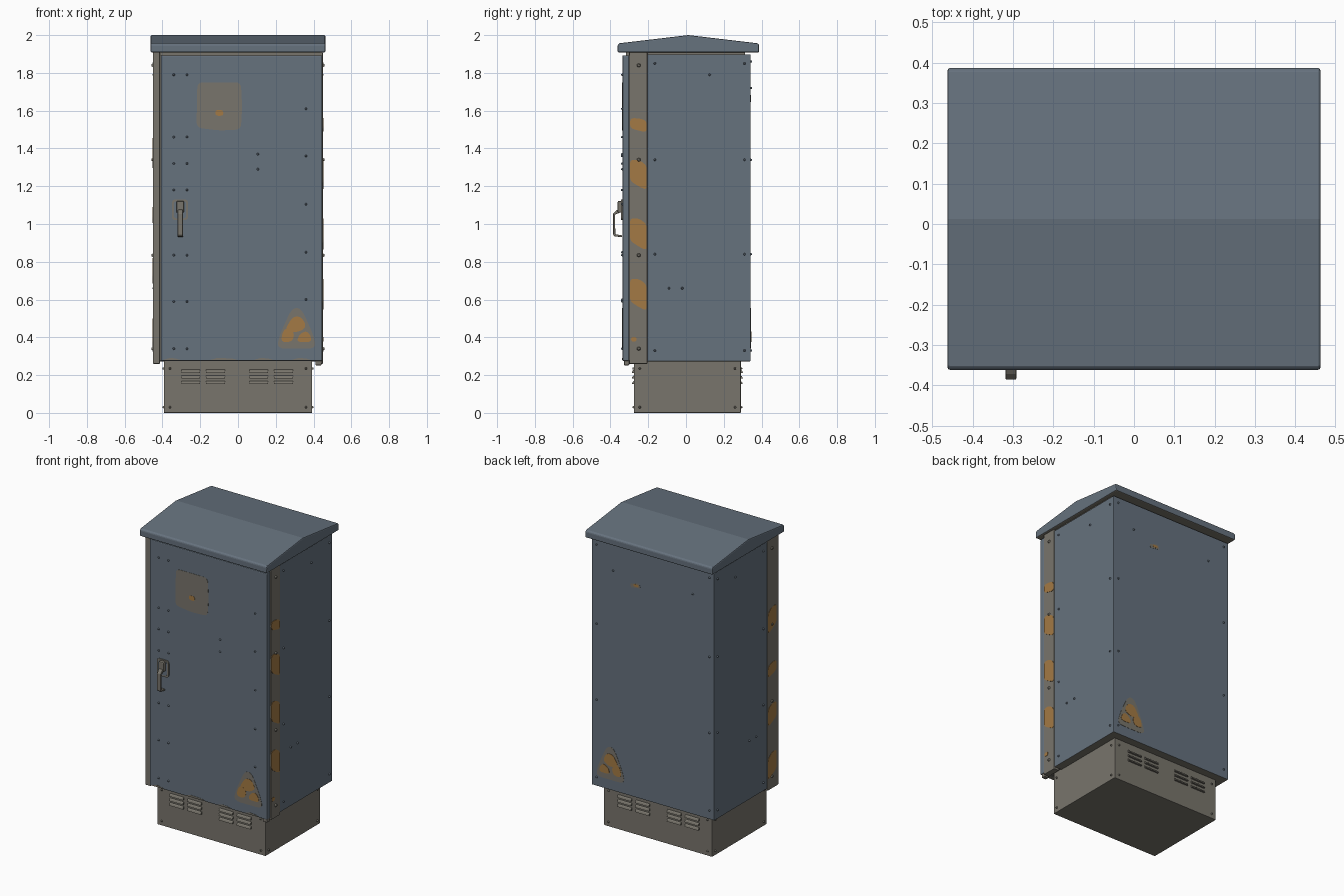
import bpy, bmesh, math
from mathutils import Vector, Matrix

if "Cube" in bpy.data.objects:
    bpy.data.objects.remove(bpy.data.objects["Cube"])


def material(name, rgb):
    m = bpy.data.materials.new(name)
    m.diffuse_color = (*rgb, 1)
    m.use_nodes = True
    m.node_tree.nodes["Principled BSDF"].inputs["Base Color"].default_value = m.diffuse_color
    return m


BLUE = material("blue_grey_paint", (0.133, 0.168, 0.208))
GREY = material("bare_grey_metal", (0.190, 0.178, 0.150))
RUST = material("orange_rust", (0.37, 0.195, 0.058))


def finish(bm, name, mat, bevel=0.0, under=None):
    bmesh.ops.recalc_face_normals(bm, faces=bm.faces[:])
    me = bpy.data.meshes.new(name)
    me.materials.append(mat)
    if under:  # second colour on downward faces
        me.materials.append(under)
        for f in bm.faces:
            f.normal_update()
            f.material_index = 1 if f.normal.z < -0.9 else 0
    bm.to_mesh(me)
    bm.free()
    ob = bpy.data.objects.new(name, me)
    bpy.context.collection.objects.link(ob)
    if bevel:
        mod = ob.modifiers.new("bevel", 'BEVEL')
        mod.width, mod.segments = bevel, 2
        mod.limit_method, mod.angle_limit = 'ANGLE', math.radians(30)
    return ob


def place(axis, u, v, w):
    return Vector((w, u, v)) if axis == 'x' else Vector((u, w, v))


def add_prism(bm, pts, axis, a, b):
    lo = [bm.verts.new(place(axis, u, v, a)) for u, v in pts]
    hi = [bm.verts.new(place(axis, u, v, b)) for u, v in pts]
    bm.faces.new(lo)
    bm.faces.new(hi)
    for i in range(len(pts)):
        j = (i + 1) % len(pts)
        bm.faces.new((lo[i], lo[j], hi[j], hi[i]))


def prism(name, pts, axis, a, b, mat, bevel=0.0, under=None):
    bm = bmesh.new()
    add_prism(bm, pts, axis, a, b)
    return finish(bm, name, mat, bevel, under)


def rect(u0, u1, v0, v1):
    return [(u0, v0), (u1, v0), (u1, v1), (u0, v1)]


def box(name, x, y, z, mat, bevel=0.0, under=None):
    return prism(name, rect(*x, *z), 'y', *y, mat, bevel, under)


def rounded(pts, r):
    """Round the corners of a 2D outline with quadratic arcs."""
    out = []
    for i, p in enumerate(pts):
        p = Vector(p)
        ends = []
        for q in (pts[i - 1], pts[(i + 1) % len(pts)]):
            d = Vector(q) - p
            ends.append(p + d.normalized() * min(r, d.length * 0.45))
        for k in range(5):
            t = k / 4
            out.append(tuple(ends[0] * (1 - t) ** 2 + p * 2 * t * (1 - t) + ends[1] * t * t))
    return out


def bolts(name, spots, axis, w, sign, mat, r=0.007):
    """Low domed bolt heads at (u, v) on a wall."""
    bm = bmesh.new()
    rot = Matrix.Rotation(math.pi / 2 * sign, 4, 'Y' if axis == 'x' else 'X')
    if axis == 'y':
        rot = Matrix.Rotation(-math.pi / 2 * sign, 4, 'X')
    for u, v in spots:
        bmesh.ops.create_cone(bm, cap_ends=True, segments=10, radius1=r, radius2=r * 0.55,
                              depth=0.010, matrix=Matrix.Translation(place(axis, u, v, w + sign * 0.003)) @ rot)
    return finish(bm, name, mat)


# Plinth with louvres
box("plinth", (-0.393, 0.393), (-0.276, 0.29), (0, 0.285), GREY, 0.003)
for side, wall, s in (("front", -0.276, -1), ("back", 0.29, 1)):
    bm = bmesh.new()
    for x in (-0.25, -0.12, 0.11, 0.24):
        for z in (0.22, 0.19, 0.16):
            add_prism(bm, [(wall - s * 0.002, z + 0.010), (wall + s * 0.007, z + 0.003),
                           (wall + s * 0.011, z - 0.008), (wall - s * 0.002, z - 0.008)],
                      'x', x - 0.05, x + 0.05)
    finish(bm, side + "_louvres", GREY)
    bolts(side + "_plinth_bolts", [(x, z) for x in (-0.36, 0.36) for z in (0.03, 0.235)],
          'y', wall, s, GREY)
for side, s in (("left", -1), ("right", 1)):
    bolts(side + "_plinth_bolts", [(y, z) for y in (-0.245, 0.26) for z in (0.03, 0.235)],
          'x', s * 0.393, s, GREY)

# Cabinet core, shell, frame posts and door
box("inner_frame", (-0.435, 0.435), (-0.302, 0.312), (0.278, 1.915), GREY)
box("cabinet_shell", (-0.445, 0.445), (-0.207, 0.342), (0.273, 1.897), BLUE, 0.003, GREY)
box("left_post", (-0.45, -0.414), (-0.318, -0.205), (0.26, 1.908), GREY, 0.003)
box("right_post", (0.41, 0.449), (-0.30, -0.205), (0.26, 1.908), GREY, 0.003)
box("door", (-0.408, 0.446), (-0.336, -0.301), (0.275, 1.893), BLUE, 0.005, GREY)
box("hinge_foot", (0.41, 0.442), (-0.328, -0.30), (0.252, 0.28), GREY, 0.004)

# Gabled roof
prism("roof", [(-0.362, 1.908), (-0.362, 1.95), (-0.352, 1.957), (0.0125, 2.0),
               (0.377, 1.957), (0.387, 1.95), (0.387, 1.908)],
      'x', -0.463, 0.463, BLUE, 0.007, GREY)

# Door, side and back fasteners
spots = [(x, z) for x in (-0.34, -0.27) for z in (1.79, 1.46, 1.32, 1.18, 0.835, 0.59, 0.34)]
spots += [(0.36, z) for z in (1.61, 1.36, 1.105, 0.85, 0.60)] + [(0.105, 1.37), (0.105, 1.29)]
bolts("door_bolts", spots, 'y', -0.336, -1, BLUE)
for side, s in (("left", -1), ("right", 1)):
    bolts(side + "_post_bolts", [(-0.25, z) for z in (1.84, 1.34, 0.835, 0.34)],
          'x', s * 0.449, s, GREY, 0.011)
    bolts(side + "_wall_bolts",
          [(y, z) for y in (-0.165, 0.31) for z in (1.85, 1.34, 0.84, 0.33)]
          + [(0.125, 1.79), (-0.09, 0.66), (-0.02, 0.66)], 'x', s * 0.445, s, BLUE)
bolts("back_wall_bolts", [(x, z) for x in (-0.41, 0.41) for z in (1.86, 1.34, 0.84, 0.33)]
      + [(-0.29, 1.72), (0.29, 1.72)], 'y', 0.342, 1, BLUE)

# Door handle
prism("handle_plate", rounded(rect(-0.35, -0.264, 1.02, 1.13), 0.02), 'y', -0.343, -0.334, GREY)
prism("handle_recess", rounded(rect(-0.339, -0.275, 1.03, 1.12), 0.015), 'y', -0.345, -0.34, BLUE)
box("handle_hub", (-0.326, -0.286), (-0.362, -0.336), (1.06, 1.122), GREY, 0.006)
prism("handle_grip", [(-0.345, 1.085), (-0.372, 1.07), (-0.386, 1.055), (-0.386, 0.945),
                      (-0.380, 0.935), (-0.338, 0.930), (-0.338, 0.940), (-0.374, 0.946),
                      (-0.376, 1.05), (-0.345, 1.062)],
      'x', -0.319, -0.292, GREY, 0.003)

# Worn square patch on the door
prism("worn_square", rounded([(-0.22, 1.51), (-0.10, 1.495), (0.015, 1.50), (0.022, 1.62),
                              (0.015, 1.75), (-0.215, 1.75)], 0.03), 'y', -0.3375, -0.33, GREY)
prism("square_rust_spot", rounded(rect(-0.12, -0.078, 1.573, 1.603), 0.015),
      'y', -0.339, -0.33, RUST)

# Worn triangles, front and back
tri = rounded([(0.205, 0.34), (0.415, 0.34), (0.40, 0.41), (0.335, 0.555),
               (0.285, 0.555), (0.22, 0.41)], 0.05)
blobs = {"top": [(0.245, 0.435), (0.29, 0.51), (0.335, 0.51), (0.365, 0.455), (0.315, 0.425)],
         "left": [(0.225, 0.375), (0.285, 0.375), (0.30, 0.42), (0.27, 0.45), (0.24, 0.44)],
         "right": [(0.31, 0.375), (0.39, 0.375), (0.385, 0.41), (0.36, 0.435), (0.325, 0.415)]}
for side, w, s in (("front", -0.336, -1), ("back", 0.342, 1)):
    prism(side + "_worn_triangle", tri, 'y', w - s * 0.005, w + s * 0.0015, GREY)
    for part, pts in blobs.items():
        lift = {"top": 0.003, "left": 0.0033, "right": 0.0036}[part]
        prism(f"{side}_triangle_rust_{part}", rounded(pts, 0.03), 'y',
              w - s * 0.005, w + s * lift, RUST)
prism("back_chip", rounded([(0.09, 1.655), (0.16, 1.645), (0.165, 1.67), (0.10, 1.685)], 0.012),
      'y', 0.338, 0.3435, GREY)
prism("back_chip_rust", rounded(rect(0.105, 0.14, 1.658, 1.674), 0.008), 'y', 0.338, 0.3445, RUST)

# Rust blotches down both posts
rows = {1: [(1.485, 1.56), (1.18, 1.34), (0.86, 1.03), (0.54, 0.71)],
        -1: [(1.29, 1.455), (1.0, 1.09), (0.68, 0.82), (0.33, 0.50)]}
for s, name in ((1, "right"), (-1, "left")):
    for i, (z0, z1) in enumerate(rows[s]):
        h = z1 - z0
        prism(f"{name}_post_rust_{i + 1}",
              rounded([(-0.296, z0 + 0.3 * h), (-0.25, z0 + 0.12 * h), (-0.209, z0),
                       (-0.209, z1 - 0.18 * h), (-0.25, z1), (-0.296, z1)], 0.02),
              'x', s * 0.44, s * 0.4515, RUST)
prism("right_post_rust_speck", rounded(rect(-0.29, -0.262, 0.378, 0.402), 0.01),
      'x', 0.44, 0.4515, RUST)

# Chipped paint along the bottom edges of the door
for i, (x0, x1) in enumerate(((-0.40, -0.30), (-0.15, 0.0), (0.08, 0.19), (0.28, 0.39))):
    prism(f"door_edge_chip_{i + 1}", [(x0, 0.279), (x1, 0.279), (x1 - 0.03, 0.288),
                                      (x0 + 0.04, 0.291)], 'y', -0.3375, -0.33, GREY)
